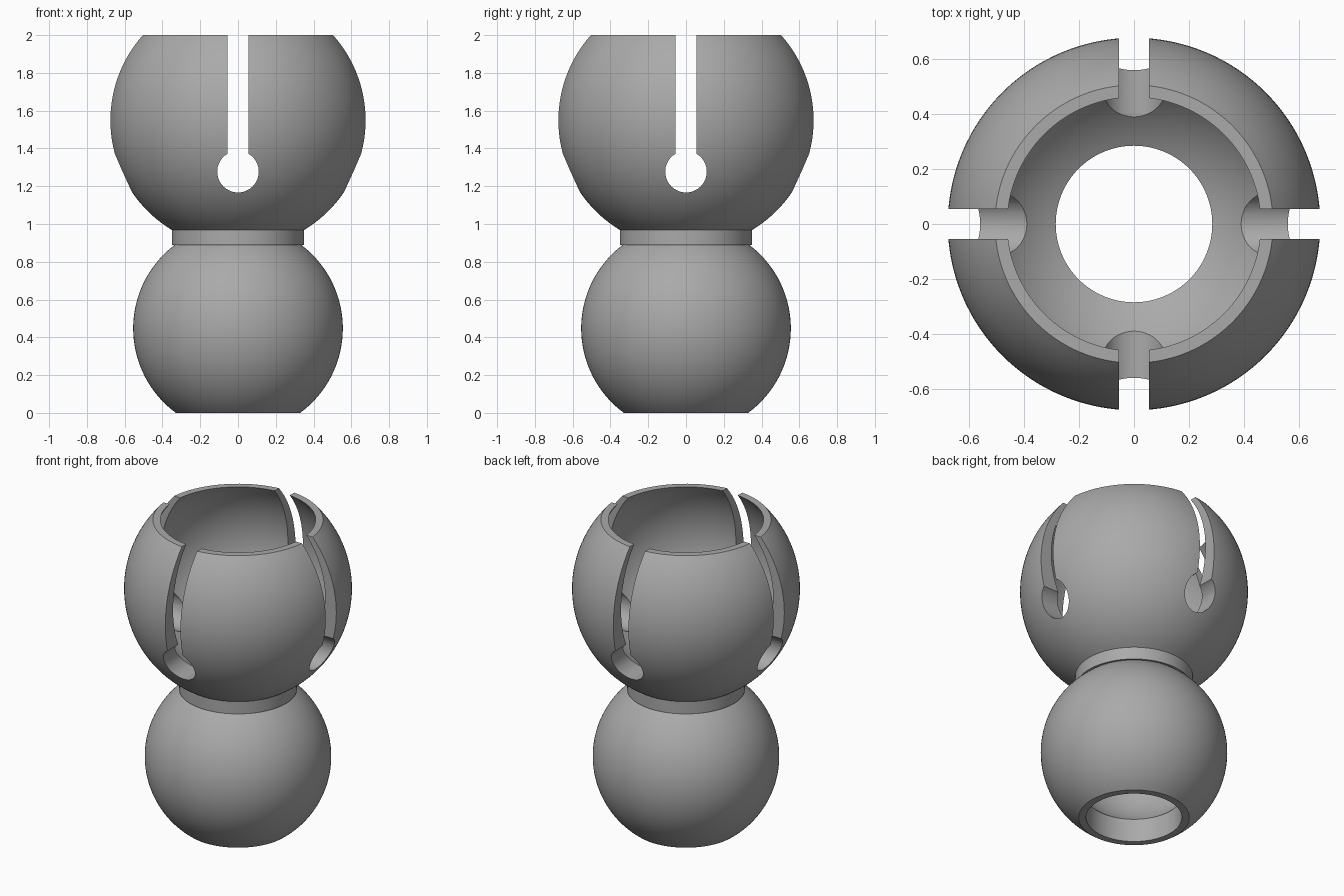
import bpy
import bmesh
from math import sin, cos, asin, sqrt, pi, radians
from mathutils import Matrix, Vector

cube = bpy.data.objects.get("Cube")
if cube:
    bpy.data.objects.remove(cube, do_unlink=True)

# Main dimensions
BORE = 0.285
NECK = 0.35
BALL_Z, BALL_R, BALL_CAVITY_R = 0.447, 0.555, 0.41
SOCKET_Z, SOCKET_R = 1.549, 0.678
CUP_Z, CUP_R = 1.62, 0.598
TOP = 2.0

grey = bpy.data.materials.new("plain_grey")
grey.use_nodes = True
grey.diffuse_color = (0.4, 0.4, 0.4, 1)
grey.node_tree.nodes["Principled BSDF"].inputs["Base Color"].default_value = (0.4, 0.4, 0.4, 1)


def arc(centre, radius, low, high, steps=36):
    """Points (radius, height) on a sphere outline between two heights."""
    a = asin((low - centre) / radius)
    b = asin((high - centre) / radius)
    angles = [a + (b - a) * i / steps for i in range(steps + 1)]
    return [(radius * cos(t), centre + radius * sin(t)) for t in angles]


def finish(bm, name):
    bmesh.ops.recalc_face_normals(bm, faces=bm.faces)
    mesh = bpy.data.meshes.new(name)
    bm.to_mesh(mesh)
    bm.free()
    obj = bpy.data.objects.new(name, mesh)
    bpy.context.collection.objects.link(obj)
    return obj


def lathe(name, profile, steps=128):
    """Closed outline turned around the z axis."""
    bm = bmesh.new()
    verts = [bm.verts.new((r, 0, z)) for r, z in profile]
    edges = [bm.edges.new((v, verts[i - 1])) for i, v in enumerate(verts)]
    bmesh.ops.spin(bm, geom=verts + edges, cent=(0, 0, 0), axis=(0, 0, 1),
                   angle=2 * pi, steps=steps, use_merge=True)
    bmesh.ops.remove_doubles(bm, verts=bm.verts, dist=1e-5)
    return finish(bm, name)


def keyhole(name, turn, half=0.055, radius=0.11, height=1.277, steps=40):
    """Slot with a round end, running right through the socket."""
    start = pi / 2 + asin(half / radius)
    sweep = 2 * pi - 2 * asin(half / radius)
    outline = [(half, TOP + 0.2), (-half, TOP + 0.2)]
    for i in range(steps + 1):
        t = start + sweep * i / steps
        outline.append((radius * cos(t), height + radius * sin(t)))
    bm = bmesh.new()
    face = bm.faces.new([bm.verts.new((x, -1, z)) for x, z in outline])
    ext = bmesh.ops.extrude_face_region(bm, geom=[face])
    moved = [g for g in ext["geom"] if isinstance(g, bmesh.types.BMVert)]
    bmesh.ops.translate(bm, verts=moved, vec=Vector((0, 2, 0)))
    bmesh.ops.rotate(bm, verts=bm.verts, cent=(0, 0, 0),
                     matrix=Matrix.Rotation(turn, 3, "Z"))
    obj = finish(bm, name)
    obj.hide_render = True
    return obj


# Outer outline: ball, neck, socket
neck_low = BALL_Z + sqrt(BALL_R ** 2 - NECK ** 2) + 0.01
neck_high = SOCKET_Z - sqrt(SOCKET_R ** 2 - NECK ** 2)
outer = arc(BALL_Z, BALL_R, 0, neck_low)
outer += [(NECK, neck_low), (NECK, neck_high)]
outer += arc(SOCKET_Z, SOCKET_R, neck_high, TOP)[1:]

# Inner outline: bore, hollow ball, bore, socket cup
half_gap = sqrt(BALL_CAVITY_R ** 2 - BORE ** 2)
cup_low = CUP_Z - sqrt(CUP_R ** 2 - BORE ** 2)
inner = [(BORE, 0)]
inner += arc(BALL_Z, BALL_CAVITY_R, BALL_Z - half_gap, BALL_Z + half_gap)
inner += arc(CUP_Z, CUP_R, cup_low, TOP)

joint = lathe("ball_socket_joint", outer + inner[::-1])
joint.data.materials.append(grey)

# Keyhole slots on all four sides
bpy.ops.object.select_all(action="DESELECT")
joint.select_set(True)
bpy.context.view_layer.objects.active = joint
for name, turn in (("slot_cutter_front", 0), ("slot_cutter_side", pi / 2)):
    cutter = keyhole(name, turn)
    mod = joint.modifiers.new(name, "BOOLEAN")
    mod.operation = "DIFFERENCE"
    mod.solver = "EXACT"
    mod.object = cutter
    bpy.ops.object.modifier_apply(modifier=mod.name)
    bpy.data.objects.remove(cutter, do_unlink=True)

bpy.ops.object.shade_smooth_by_angle(angle=radians(30))
